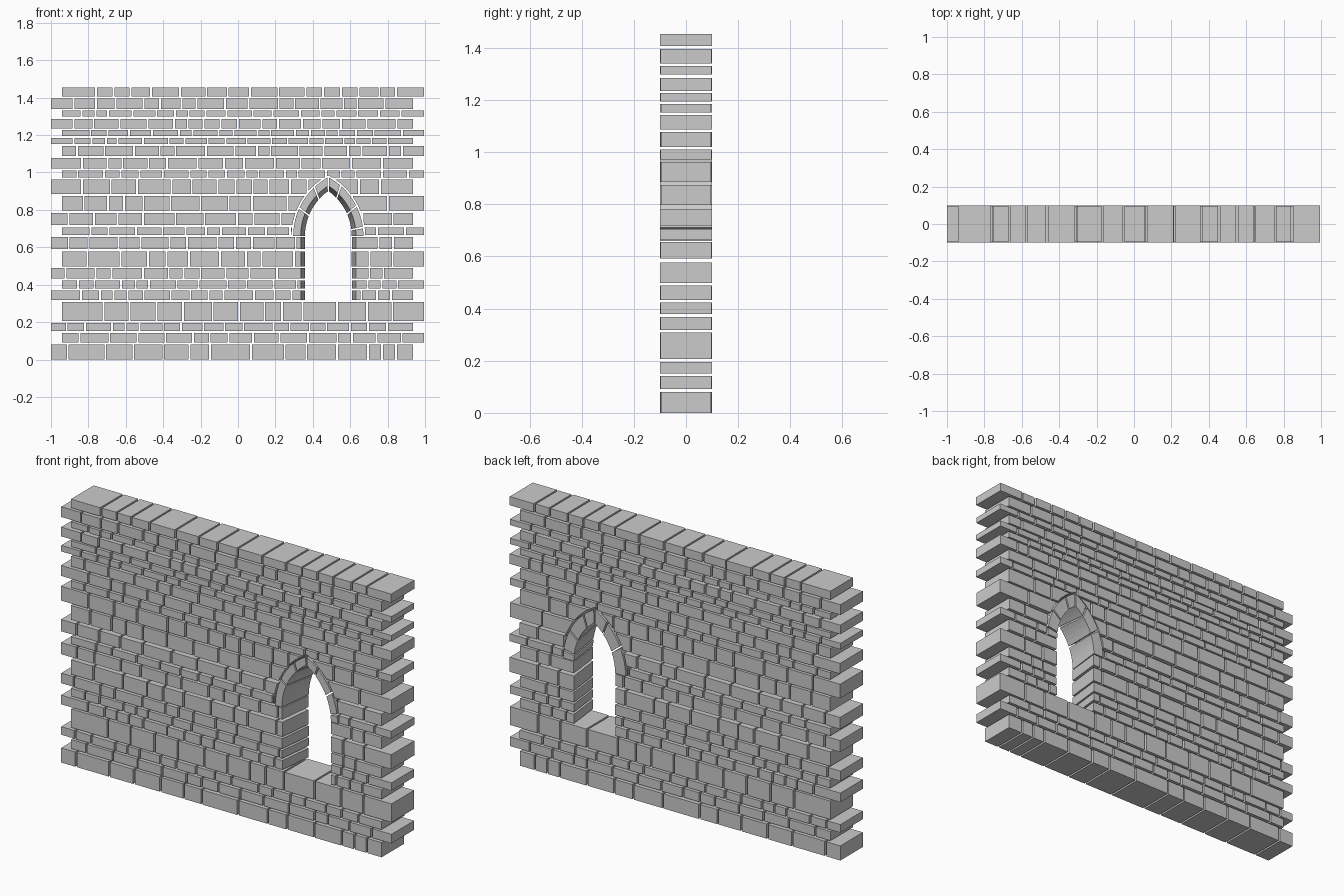
import bpy, bmesh, math, random

if "Cube" in bpy.data.objects:
    bpy.data.objects.remove(bpy.data.objects["Cube"])

random.seed(4)
GAP = 0.01
CX, SPRING, SILL = 0.483, 0.66, 0.313     # window centre, arch springing, sill height
OFF = 0.17                                # arc centre offset of the pointed arch
# bottom and top height of every course
COURSES = [(0, .08), (.092, .142), (.152, .196), (.207, .308), (.318, .368), (.38, .423),
           (.433, .488), (.498, .577), (.592, .655), (.665, .705), (.718, .782), (.797, .875),
           (.885, .963), (.972, 1.01), (1.02, 1.077), (1.087, 1.142), (1.152, 1.185),
           (1.195, 1.227), (1.235, 1.285), (1.298, 1.33), (1.34, 1.396), (1.407, 1.454)]
# joint positions of the courses seen from above, below and in the sill
JOINTS = {
    0: [-.91, -.71, -.56, -.4, -.26, -.15, .07, .25, .365, .53, .695, .77, .845],
    3: [-.72, -.58, -.435, -.295, -.135, .005, .14, .235, .345, .53, .69, .825],
    21: [-.76, -.665, -.575, -.465, -.31, -.17, -.055, .065, .215, .36, .455, .55, .645, .755, .845],
}


def make(name, bm):
    bmesh.ops.recalc_face_normals(bm, faces=bm.faces)
    me = bpy.data.meshes.new(name)
    bm.to_mesh(me)
    bm.free()
    ob = bpy.data.objects.new(name, me)
    bpy.context.collection.objects.link(ob)
    return ob


def loft(bm, front, back, y0, y1):
    """Solid between a front and a back outline given in x, z."""
    f = [bm.verts.new((x, y0, z)) for x, z in front]
    b = [bm.verts.new((x, y1, z)) for x, z in back]
    bm.faces.new(f)
    bm.faces.new(b[::-1])
    for i in range(len(f)):
        j = (i + 1) % len(f)
        bm.faces.new((f[i], b[i], b[j], f[j]))


def arc(r, side, t):
    """Point on one half of the pointed arch, t from springing to tip."""
    a = t * math.acos(OFF / r)
    return CX + side * (r * math.cos(a) - OFF), SPRING + r * math.sin(a)


def joints(i, x0, x1, height):
    if i in JOINTS:
        return [x0] + JOINTS[i] + [x1]
    xs, mean = [x0], 0.085 + 0.65 * height
    while xs[-1] < x1 - 0.06:
        xs.append(xs[-1] + mean * random.uniform(0.6, 1.4))
    scale = (x1 - x0) / (xs[-1] - x0)
    return [x0 + (x - x0) * scale for x in xs]


# cutters: splayed window opening and pocket for the arch ring
bm = bmesh.new()
rect = lambda h: [(CX - h, SILL), (CX + h, SILL), (CX + h, SPRING), (CX - h, SPRING)]
loft(bm, rect(.1525), rect(.1195), -.15, .15)
opening = make("opening_cutter", bm)
bm = bmesh.new()
R = 0.367
outline = [arc(R, 1, k / 10) for k in range(11)] + [arc(R, -1, k / 10) for k in range(9, -1, -1)]
loft(bm, outline, outline, -.15, .15)
pocket = make("arch_cutter", bm)

# stone courses, shifted alternately
for i, (z0, z1) in enumerate(COURSES):
    x0, x1 = (-1.0, 0.935) if i % 2 == 0 else (-0.94, 0.995)
    bm = bmesh.new()
    xs = joints(i, x0, x1, z1 - z0)
    for k, (a, b) in enumerate(zip(xs, xs[1:])):
        a += GAP / 2 if k else 0
        b -= GAP / 2 if k < len(xs) - 2 else 0
        d = random.uniform(.096, .1)
        box = [(a, z0), (b, z0), (b, z1), (a, z1)]
        loft(bm, box, box, -d, d)
    course = make(f"stone_course_{i + 1:02d}", bm)
    cutter = opening if 4 <= i <= 8 else pocket if 9 <= i <= 13 else None
    if cutter:
        mod = course.modifiers.new("cut", 'BOOLEAN')
        mod.operation, mod.solver, mod.object = 'DIFFERENCE', 'EXACT', cutter
        bpy.context.view_layer.objects.active = course
        bpy.ops.object.modifier_apply(modifier=mod.name)
for cutter in (opening, pocket):
    bpy.data.objects.remove(cutter)

# arch ring stones, splayed towards the front like the jambs
R_OUT, R_FRONT, R_BACK = 0.358, 0.318, 0.295
for label, side, breaks in (("left", -1, (0, .4, .76, 1)), ("right", 1, (0, .12, .43, .79, 1))):
    bm = bmesh.new()
    for t0, t1 in zip(breaks, breaks[1:]):
        a = t0 + (.013 if t0 > 0 else 0)
        b = t1 - .013
        n = max(1, round((b - a) * 12))
        ts = [a + (b - a) * k / n for k in range(n + 1)]
        outer = [arc(R_OUT, side, t) for t in ts]
        ring = lambda r: outer + [arc(r, side, t) for t in reversed(ts)]
        loft(bm, ring(R_FRONT), ring(R_BACK), -.1, .1)
    make(f"arch_stones_{label}", bm)
